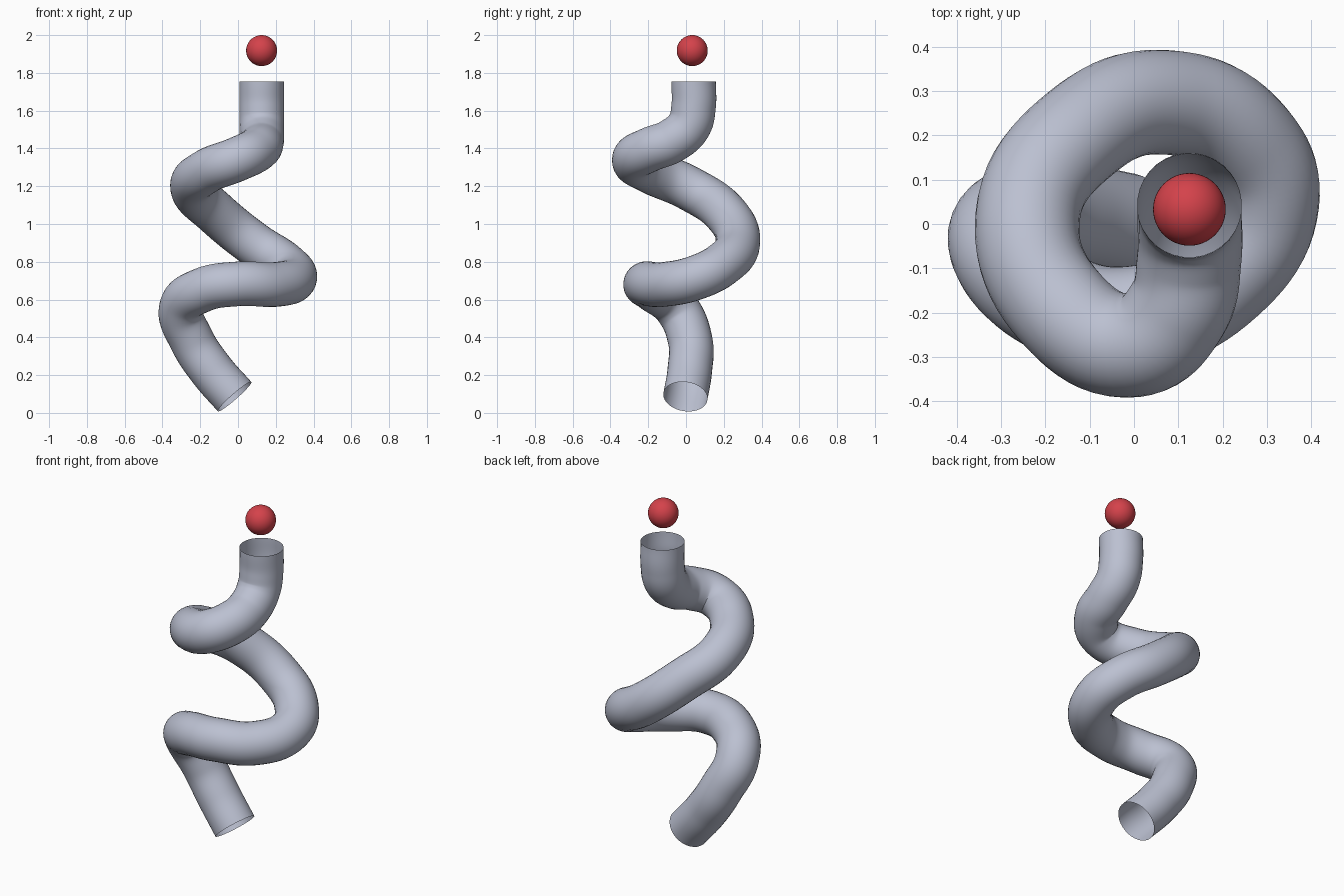
import bpy

if "Cube" in bpy.data.objects:
    bpy.data.objects.remove(bpy.data.objects["Cube"])

def material(name, rgb):
    m = bpy.data.materials.new(name)
    m.diffuse_color = (*rgb, 1)
    m.use_nodes = True
    m.node_tree.nodes["Principled BSDF"].inputs["Base Color"].default_value = m.diffuse_color
    return m

grey = material("pale blue grey", (0.50, 0.53, 0.64))
red = material("red", (0.66, 0.055, 0.07))

# Centre line of the coiled tube, bottom to top
path = [
    (-0.018, -0.003, 0.086), (-0.14, 0.02, 0.225), (-0.245, 0.022, 0.385),
    (-0.30, -0.05, 0.555), (-0.19, -0.17, 0.65), (0.0, -0.212, 0.683),
    (0.20, -0.12, 0.68), (0.30, 0.05, 0.715), (0.25, 0.19, 0.785),
    (0.08, 0.274, 0.897), (-0.12, 0.205, 1.06), (-0.24, 0.015, 1.19),
    (-0.165, -0.19, 1.28), (0.0, -0.273, 1.345), (0.10, -0.19, 1.395),
    (0.125, -0.075, 1.44), (0.125, 0.015, 1.52), (0.125, 0.04, 1.62),
    (0.125, 0.04, 1.755),
]
curve = bpy.data.curves.new("coiled_tube", "CURVE")
curve.dimensions = "3D"
curve.resolution_u = 10
curve.bevel_depth = 0.118
curve.bevel_resolution = 14
curve.use_fill_caps = False
spline = curve.splines.new("BEZIER")
spline.bezier_points.add(len(path) - 1)
for point, co in zip(spline.bezier_points, path):
    point.co = co
    point.handle_left_type = point.handle_right_type = "AUTO"
curve.materials.append(grey)
tube = bpy.data.objects.new("coiled_tube", curve)
bpy.context.collection.objects.link(tube)

# Turn the open-ended tube into a smooth mesh
bpy.context.view_layer.objects.active = tube
tube.select_set(True)
bpy.ops.object.convert(target="MESH")
bpy.ops.object.shade_smooth()

# Ball floating above the upper mouth
bpy.ops.mesh.primitive_uv_sphere_add(segments=48, ring_count=24, radius=0.082,
                                     location=(0.125, 0.033, 1.918))
ball = bpy.context.object
ball.name = "ball"
ball.data.materials.append(red)
bpy.ops.object.shade_smooth()
